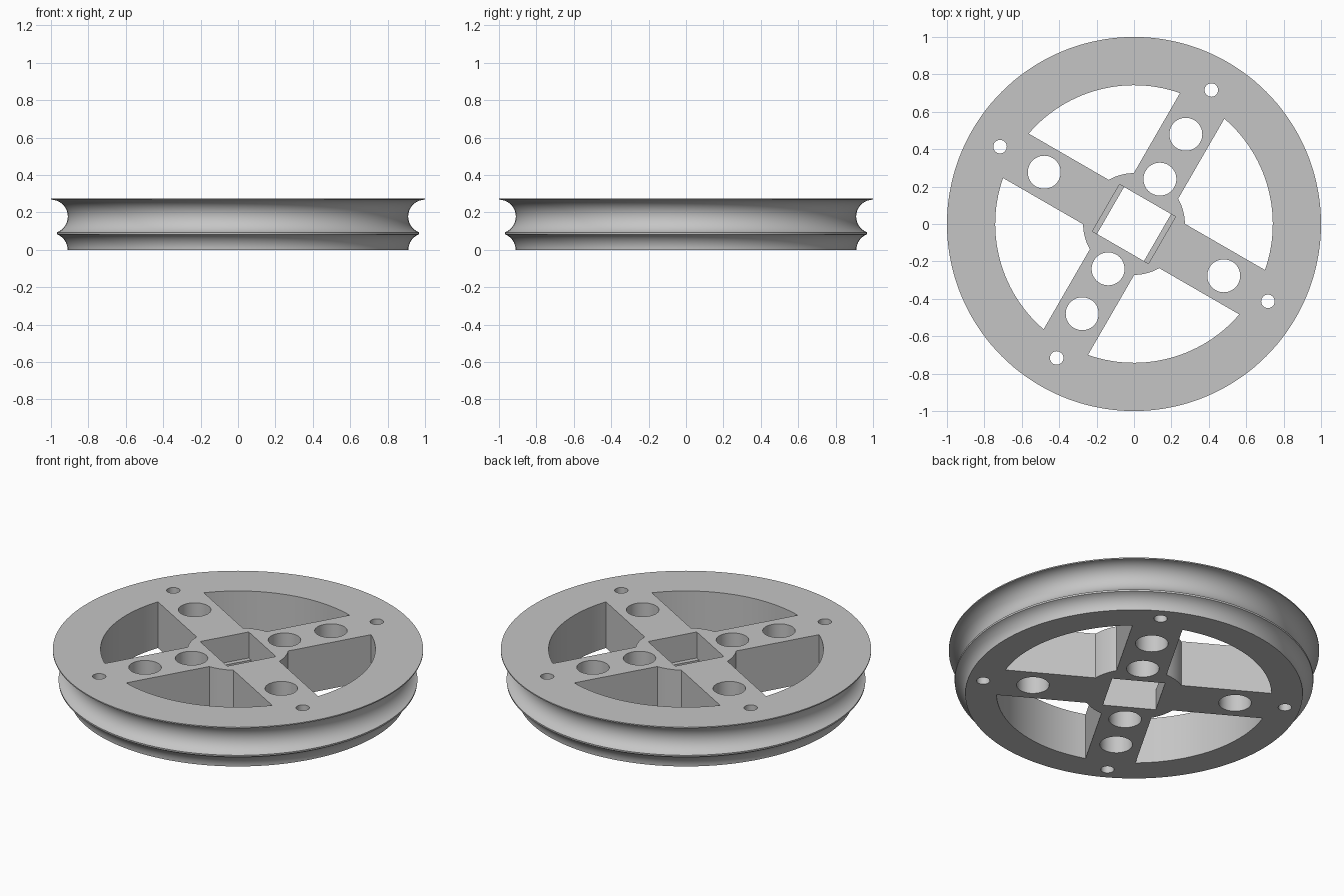
import bpy, bmesh
from math import sin, cos, asin, sqrt, pi, radians
from mathutils import Matrix, Vector

if "Cube" in bpy.data.objects:
    bpy.data.objects.remove(bpy.data.objects["Cube"], do_unlink=True)

HEIGHT = 0.275
RIM_IN, HUB_R, SPOKE_HALF = 0.742, 0.272, 0.137
TURN = radians(60)      # direction of the spoke with four lightening holes
SEGMENTS = 144

gray = bpy.data.materials.new("light gray plastic")
gray.use_nodes = True
color = (0.56, 0.56, 0.56, 1)
gray.diffuse_color = color
gray.node_tree.nodes["Principled BSDF"].inputs["Base Color"].default_value = color


def make_object(name, bm):
    bmesh.ops.recalc_face_normals(bm, faces=bm.faces)
    mesh = bpy.data.meshes.new(name)
    bm.to_mesh(mesh)
    bm.free()
    mesh.materials.append(gray)
    obj = bpy.data.objects.new(name, mesh)
    bpy.context.collection.objects.link(obj)
    return obj


def groove(center_z, z_from, z_to, radius, steps):
    """Concave arc centred on the unit radius, from low to high."""
    a0, a1 = (asin((z - center_z) / radius) for z in (z_from, z_to))
    angles = [a0 + (a1 - a0) * i / steps for i in range(steps + 1)]
    return [(1 - radius * cos(a), center_z + radius * sin(a)) for a in angles]


def lathe(profile):
    bm = bmesh.new()
    rings = [[bm.verts.new((r * cos(2 * pi * i / SEGMENTS), r * sin(2 * pi * i / SEGMENTS), z))
              for i in range(SEGMENTS)] for r, z in profile]
    for low, high in zip(rings, rings[1:]):
        for i in range(SEGMENTS):
            j = (i + 1) % SEGMENTS
            bm.faces.new((low[i], low[j], high[j], high[i]))
    bm.faces.new(rings[0][::-1])
    bm.faces.new(rings[-1])
    return bm


def prism(bm, points, z0=-0.1, z1=0.4):
    bottom = [bm.verts.new((x, y, z0)) for x, y in points]
    top = [bm.verts.new((x, y, z1)) for x, y in points]
    bm.faces.new(bottom[::-1])
    bm.faces.new(top)
    for i in range(len(points)):
        j = (i + 1) % len(points)
        bm.faces.new((bottom[i], bottom[j], top[j], top[i]))


def arc(radius, a0, a1, steps, x=0):
    return [(x + radius * cos(a0 + (a1 - a0) * i / steps), radius * sin(a0 + (a1 - a0) * i / steps))
            for i in range(steps + 1)]


def cut(target, bm):
    """Turn the cutter to the spokes and subtract it."""
    bm.transform(Matrix.Rotation(TURN, 4, "Z"))
    cutter = make_object("cutter", bm)
    cutter.hide_render = True
    mod = target.modifiers.new("cut", "BOOLEAN")
    mod.operation, mod.solver, mod.object = "DIFFERENCE", "EXACT", cutter
    bpy.context.view_layer.update()
    result = bpy.data.meshes.new_from_object(
        target.evaluated_get(bpy.context.evaluated_depsgraph_get()))
    target.modifiers.clear()
    target.data = result
    bpy.data.objects.remove(cutter, do_unlink=True)


# Pulley body with a wide upper groove and a half groove under the lower flange
profile = groove(0, 0, 0.083, 0.089, 10)
profile += groove(0.178, 0.0935, 0.2678, 0.09, 24)
profile += [(1, 0.268), (1, HEIGHT)]
wheel = make_object("pulley_wheel", lathe(profile))

# Four windows between the spokes, plus the round holes
bm = bmesh.new()
a_out, a_in = asin(SPOKE_HALF / RIM_IN), asin(SPOKE_HALF / HUB_R)
window = arc(RIM_IN, a_out, pi / 2 - a_out, 28) + arc(HUB_R, pi / 2 - a_in, a_in, 8)
for quarter in range(4):
    spin = Matrix.Rotation(quarter * pi / 2, 2)
    holes = [(0.554, 0.088), (0.827, 0.036)]
    if quarter % 2 == 0:
        holes.append((0.277, 0.088))
    shapes = [window] + [arc(r, 0, 2 * pi * 47 / 48, 47, x) for x, r in holes]
    for shape in shapes:
        prism(bm, [tuple(spin @ Vector(p)) for p in shape])
cut(wheel, bm)

# Square centre hole, widened above to leave two narrow ledges
for half_y, z0 in ((0.145, -0.1), (0.173, 0.12)):
    bm = bmesh.new()
    h = 0.145
    prism(bm, [(-h, -half_y), (h, -half_y), (h, half_y), (-h, half_y)], z0)
    cut(wheel, bm)

# Smooth curved walls, crisp edges
bpy.ops.object.select_all(action="DESELECT")
wheel.select_set(True)
bpy.context.view_layer.objects.active = wheel
bpy.ops.object.shade_smooth_by_angle(angle=radians(30))
